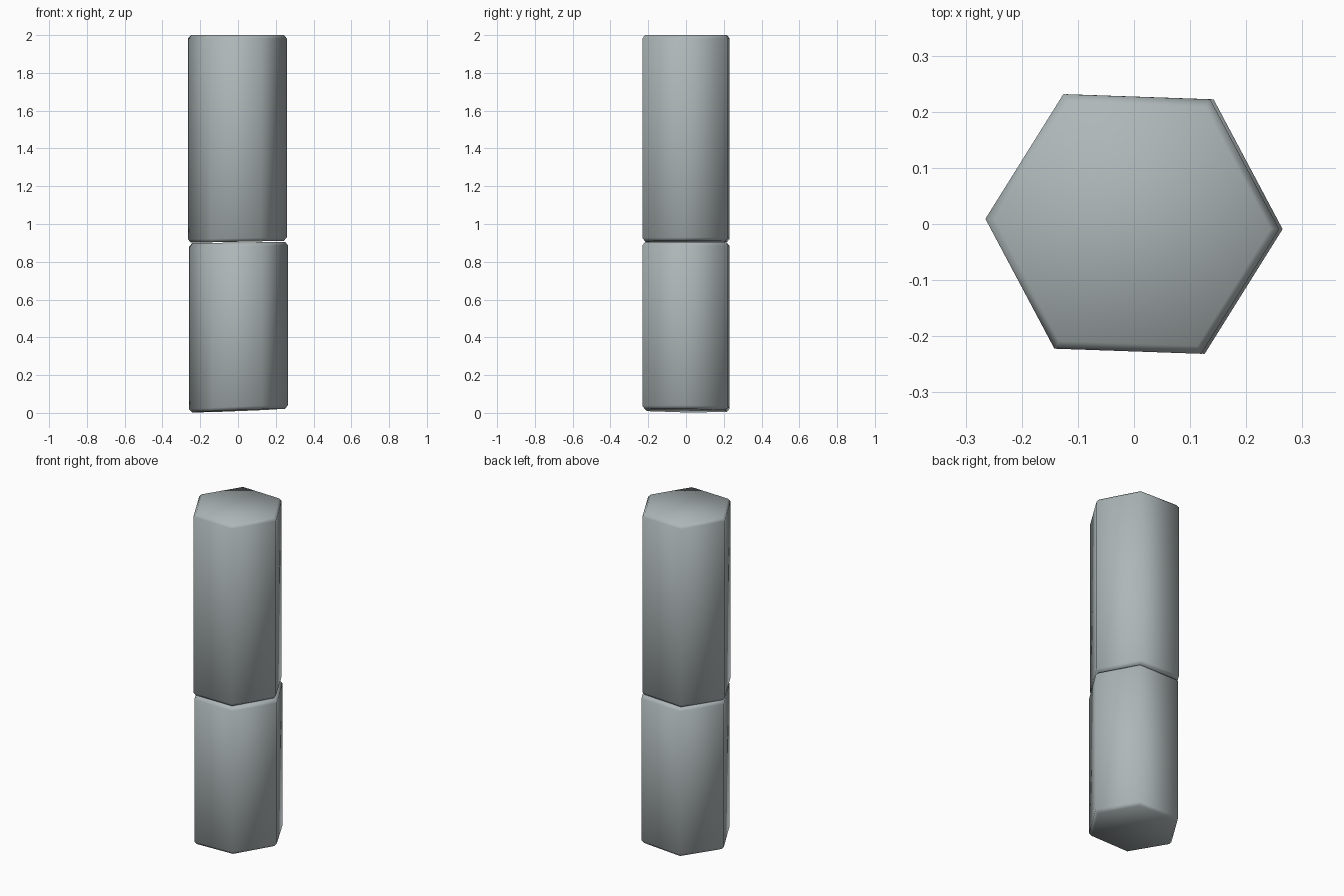
import bpy, bmesh, math

if "Cube" in bpy.data.objects:
    bpy.data.objects.remove(bpy.data.objects["Cube"])

stone = bpy.data.materials.new("grey_stone")
stone.diffuse_color = (0.42, 0.47, 0.475, 1)
stone.use_nodes = True
stone.node_tree.nodes["Principled BSDF"].inputs["Base Color"].default_value = stone.diffuse_color


def column_segment(name, cx, radius, bottom, top):
    """Hexagonal prism with chamfered ends; bottom/top are (z, x slope, y slope)."""
    bm = bmesh.new()
    rings = []
    # end ring, chamfer ring, chamfer ring, end ring
    for (z, sx, sy), dz, r in ((bottom, 0, radius - 0.016), (bottom, 0.018, radius),
                               (top, -0.018, radius), (top, 0, radius - 0.016)):
        ring = []
        for i in range(6):
            a = math.radians(60 * i - 2)
            x, y = r * math.cos(a), r * math.sin(a)
            ring.append(bm.verts.new((x + cx, y, z + dz + sx * x + sy * y)))
        rings.append(ring)
    for lo, hi in zip(rings, rings[1:]):
        for i in range(6):
            j = (i + 1) % 6
            bm.faces.new((lo[i], lo[j], hi[j], hi[i]))
    bm.faces.new(rings[0][::-1])
    bm.faces.new(rings[-1])
    for f in bm.faces:
        f.smooth = True
    me = bpy.data.meshes.new(name)
    bm.to_mesh(me)
    bm.free()
    me.materials.append(stone)
    ob = bpy.data.objects.new(name, me)
    bpy.context.collection.objects.link(ob)


# lower block has a slightly tilted base, upper block is flat on top
column_segment("lower_column", 0.003, 0.262, (0.012, 0.04, -0.012), (0.902, 0.015, 0))
column_segment("upper_column", -0.003, 0.262, (0.906, 0.02, 0), (2.0, 0, 0))
